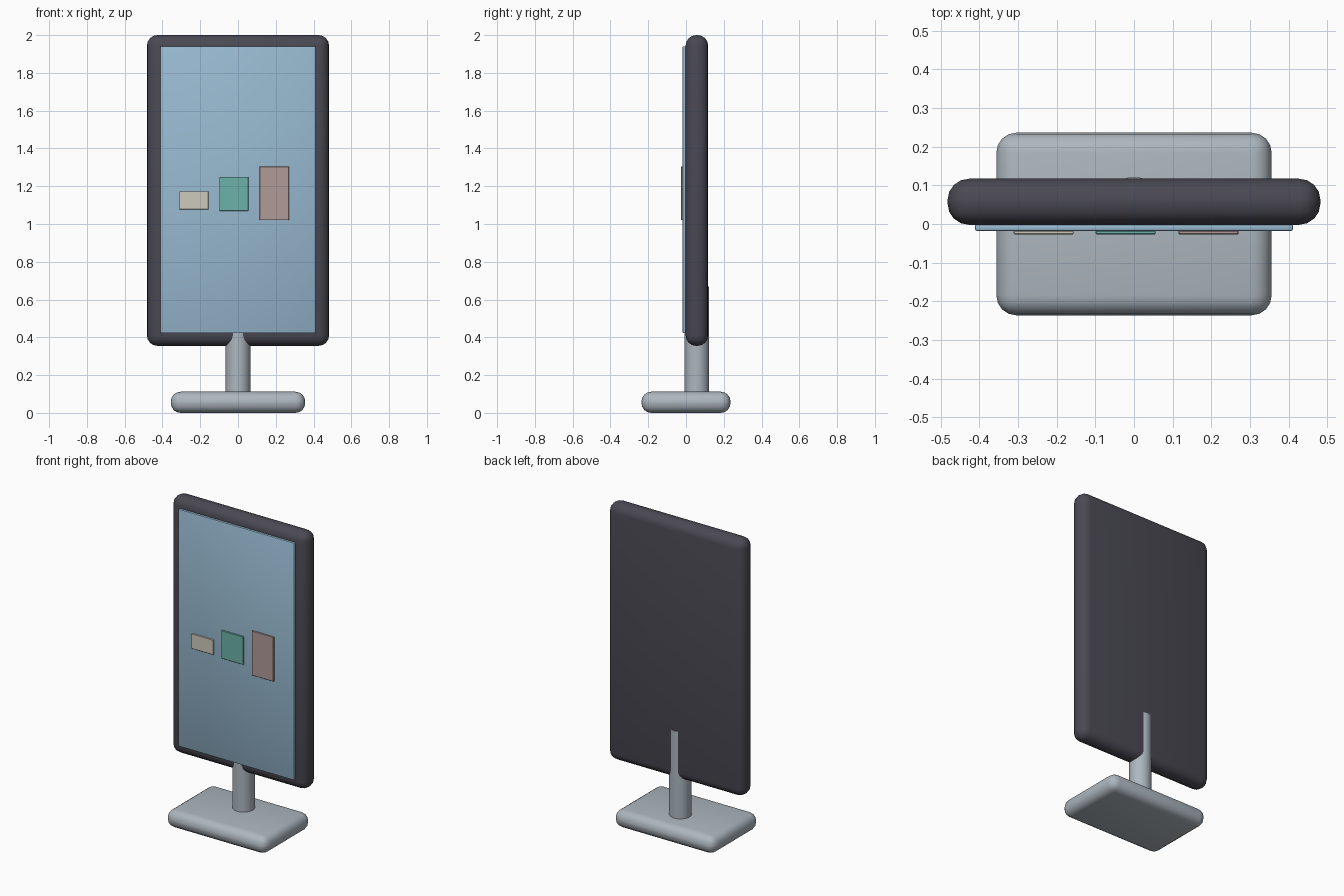
import bpy
import math

if "Cube" in bpy.data.objects:
    bpy.data.objects.remove(bpy.data.objects["Cube"])


def material(name, rgb):
    """Flat material from an sRGB 0-255 colour."""
    m = bpy.data.materials.new(name)
    lin = [((c / 255 + 0.055) / 1.055) ** 2.4 for c in rgb]
    m.diffuse_color = (*lin, 1.0)
    m.use_nodes = True
    m.node_tree.nodes["Principled BSDF"].inputs["Base Color"].default_value = m.diffuse_color
    return m


DARK = material("dark_plastic", (74, 73, 83))
METAL = material("pale_metal", (173, 183, 191))
GLASS = material("screen_blue", (152, 186, 209))
CREAM = material("cream", (206, 202, 188))
GREEN = material("teal_green", (108, 178, 168))
ROSE = material("dusty_rose", (177, 155, 152))


def finish(ob, name, mat):
    ob.name = name
    ob.data.materials.append(mat)
    bpy.ops.object.shade_smooth_by_angle(angle=math.radians(35))
    return ob


def box(name, x, y, z, mat, bevel, segments):
    """Rounded box spanning the (min, max) ranges x, y and z."""
    spans = (x, y, z)
    bpy.ops.mesh.primitive_cube_add(size=1, location=[(a + b) / 2 for a, b in spans])
    ob = bpy.context.object
    ob.scale = [b - a for a, b in spans]
    bpy.ops.object.transform_apply(location=False, rotation=False, scale=True)
    mod = ob.modifiers.new("round_edges", "BEVEL")
    mod.width = bevel
    mod.segments = segments
    mod.limit_method = "NONE"
    bpy.ops.object.modifier_apply(modifier=mod.name)
    return finish(ob, name, mat)


# Foot and pole
box("base", (-0.356, 0.356), (-0.236, 0.236), (0.0, 0.112), METAL, 0.052, 4)
bpy.ops.mesh.primitive_cylinder_add(vertices=32, radius=0.065, depth=0.58,
                                    location=(0, 0.057, 0.38))
finish(bpy.context.object, "pole", METAL)

# Display housing and screen panel
box("housing", (-0.482, 0.482), (-0.002, 0.117), (0.355, 2.0), DARK, 0.055, 4)
box("screen", (-0.411, 0.411), (-0.018, -0.001), (0.422, 1.94), GLASS, 0.005, 2)

# Chart tiles on the screen: left edge, bottom, top
tiles = [("cream_tile", -0.311, 1.077, 1.173, CREAM),
         ("green_tile", -0.099, 1.07, 1.25, GREEN),
         ("rose_tile", 0.115, 1.02, 1.305, ROSE)]
for name, left, low, high, mat in tiles:
    box(name, (left, left + 0.155), (-0.027, -0.017), (low, high), mat, 0.002, 1)
